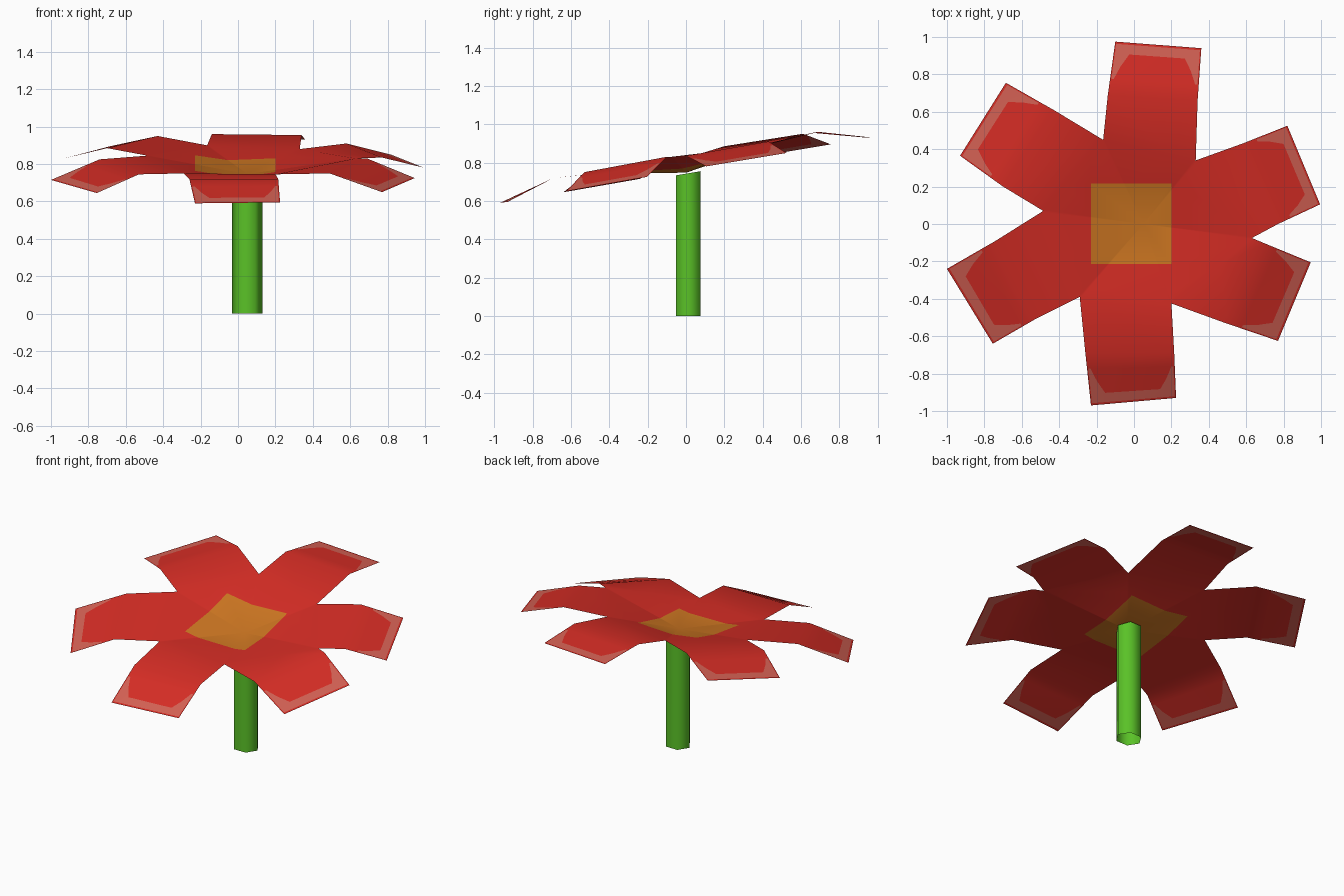
import bpy, bmesh, math
from mathutils import Vector

if "Cube" in bpy.data.objects:
    bpy.data.objects.remove(bpy.data.objects["Cube"])


def material(name, rgb):
    m = bpy.data.materials.new(name)
    lin = [((c / 255 + 0.055) / 1.055) ** 2.4 for c in rgb]
    m.diffuse_color = (*lin, 1)
    m.use_nodes = True
    m.node_tree.nodes["Principled BSDF"].inputs["Base Color"].default_value = m.diffuse_color
    return m


red = material("petal red", (215, 45, 37))
pale = material("petal pale edge", (212, 97, 84))
orange = material("flower centre orange", (208, 120, 34))
green = material("stem green", (90, 194, 39))


def finish(bm, name, mats):
    me = bpy.data.meshes.new(name)
    for f in bm.faces:
        f.smooth = True
    bm.to_mesh(me)
    bm.free()
    for m in mats:
        me.materials.append(m)
    ob = bpy.data.objects.new(name, me)
    bpy.context.collection.objects.link(ob)
    return ob


# Notches between neighbouring petals, clockwise from the upper left
notches = [(-0.165, 0.45, 0.90), (0.33, 0.34, 0.88), (0.63, -0.075, 0.83),
           (0.20, -0.425, 0.745), (-0.29, -0.39, 0.75), (-0.485, 0.07, 0.845)]
# Each petal: crease left, crease right, tip left, tip right
petals = [
    [(-0.14, 0.69, 0.96), (0.34, 0.66, 0.955), (-0.10, 0.975, 0.93), (0.36, 0.94, 0.93)],
    [(0.58, 0.43, 0.91), (0.77, 0.0, 0.835), (0.82, 0.525, 0.85), (0.995, 0.105, 0.78)],
    [(0.69, -0.10, 0.83), (0.49, -0.53, 0.75), (0.945, -0.205, 0.725), (0.77, -0.625, 0.65)],
    [(0.215, -0.69, 0.72), (-0.26, -0.69, 0.72), (0.225, -0.93, 0.595), (-0.23, -0.97, 0.59)],
    [(-0.53, -0.51, 0.745), (-0.74, -0.09, 0.825), (-0.755, -0.64, 0.645), (-1.0, -0.24, 0.715)],
    [(-0.70, 0.20, 0.885), (-0.43, 0.61, 0.95), (-0.93, 0.365, 0.83), (-0.685, 0.755, 0.895)],
]
centre = Vector((0.05, 0.0, 0.747))

# Flower head: one sheet of six petals dished around the centre
bm = bmesh.new()
# rows across the petal tip: (distance from crease, inner limit of pale edge)
tip_rows = [(0, 0.04), (0.3, 0.04), (0.55, 0.10), (0.78, 0.18), (0.96, 0.18), (1, 0.18)]
for i, corners in enumerate(petals):
    cl, cr, tl, tr = map(Vector, corners)
    nl, nr = Vector(notches[i]), Vector(notches[(i + 1) % 6])
    lines = [(nl, nr, 0.04)]
    lines += [(cl.lerp(tl, v), cr.lerp(tr, v), a) for v, a in tip_rows]
    grid = [[bm.verts.new(l.lerp(r, u)) for u in (0, 0.015, a, 1 - a, 0.985, 1)]
            for l, r, a in lines]
    hub = bm.verts.new(centre)
    for c in range(5):
        bm.faces.new((hub, grid[0][c + 1], grid[0][c]))
        for k in range(len(grid) - 1):
            f = bm.faces.new((grid[k][c], grid[k][c + 1], grid[k + 1][c + 1], grid[k + 1][c]))
            # pale border around the tip
            if (k in (2, 3) and c in (1, 3)) or (k == 4 and c in (1, 2, 3)):
                f.material_index = 1
bmesh.ops.remove_doubles(bm, verts=bm.verts[:], dist=0.0005)
# Square orange centre cut into the sheet
x0, x1, y0, y1 = -0.23, 0.20, -0.215, 0.217
for co, no in (((x0, 0, 0), (1, 0, 0)), ((x1, 0, 0), (1, 0, 0)),
               ((0, y0, 0), (0, 1, 0)), ((0, y1, 0), (0, 1, 0))):
    faces = [f for f in bm.faces if any(v.co.xy.length < 0.3 for v in f.verts)]
    edges = {e for f in faces for e in f.edges}
    verts = {v for f in faces for v in f.verts}
    bmesh.ops.bisect_plane(bm, geom=list(verts) + list(edges) + faces,
                           plane_co=co, plane_no=no, dist=1e-5)
for f in bm.faces:
    c = f.calc_center_median()
    if x0 < c.x < x1 and y0 < c.y < y1:
        f.material_index = 2
bmesh.ops.recalc_face_normals(bm, faces=bm.faces[:])
if sum(f.normal.z for f in bm.faces) < 0:
    bmesh.ops.reverse_faces(bm, faces=bm.faces[:])
finish(bm, "flower_head", [red, pale, orange])

# Stem: open six-sided tube, top cut along the tilt of the flower
bm = bmesh.new()
rings = []
for top in (False, True):
    ring = []
    for k in range(6):
        a = k * math.pi / 3
        x, y = 0.05 + 0.082 * math.cos(a), 0.012 + 0.074 * math.sin(a)
        ring.append(bm.verts.new((x, y, 0.742 + 0.17 * y if top else 0)))
    rings.append(ring)
for k in range(6):
    n = (k + 1) % 6
    bm.faces.new((rings[0][k], rings[0][n], rings[1][n], rings[1][k]))
finish(bm, "stem", [green])
